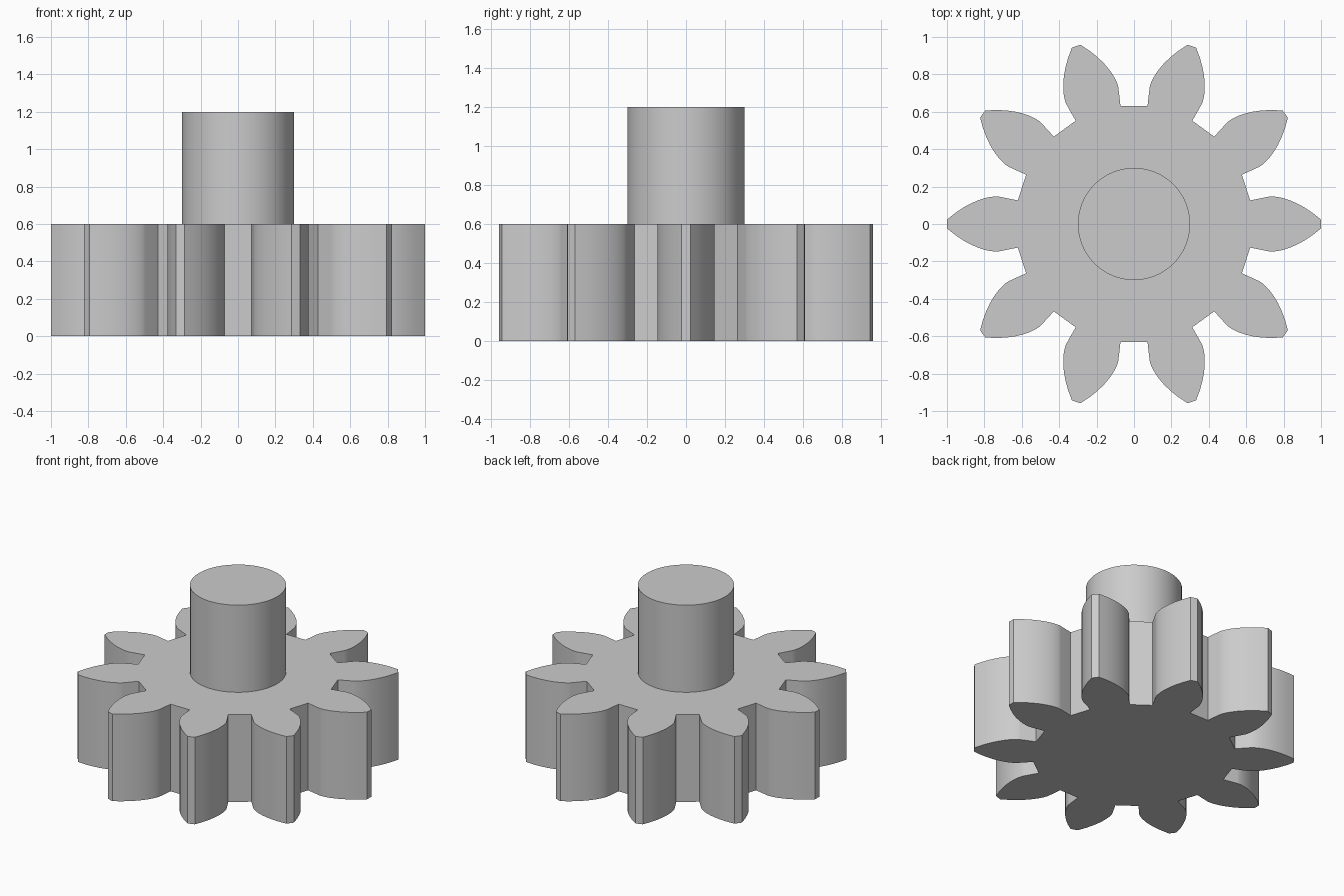
import bpy
import math

if "Cube" in bpy.data.objects:
    bpy.data.objects.remove(bpy.data.objects["Cube"])

TEETH = 10
OUTER_R, ROOT_R = 1.0, 0.634
PITCH_R = 5 / 6
PRESSURE = math.radians(28)
BASE_R = PITCH_R * math.cos(PRESSURE)
GEAR_H, SHAFT_R, TOTAL_H = 0.6, 0.3, 1.2
STEPS = 10

grey = bpy.data.materials.new("plain_grey")
grey.diffuse_color = (0.6, 0.6, 0.6, 1)
grey.use_nodes = True
grey.node_tree.nodes["Principled BSDF"].inputs["Base Color"].default_value = grey.diffuse_color


def involute(t):
    return t - math.atan(t)


def extrude(name, outline, z0, z1):
    """Closed prism from a counter-clockwise outline."""
    n = len(outline)
    verts = [(x, y, z) for z in (z0, z1) for x, y in outline]
    faces = [tuple(reversed(range(n))), tuple(range(n, 2 * n))]
    faces += [(i, (i + 1) % n, n + (i + 1) % n, n + i) for i in range(n)]
    mesh = bpy.data.meshes.new(name)
    mesh.from_pydata(verts, [], faces)
    mesh.materials.append(grey)
    obj = bpy.data.objects.new(name, mesh)
    bpy.context.collection.objects.link(obj)
    bpy.ops.object.select_all(action='DESELECT')
    obj.select_set(True)
    bpy.context.view_layer.objects.active = obj
    bpy.ops.object.shade_smooth_by_angle(angle=math.radians(15))
    return obj


# Half tooth as (radius, angle from tooth centre): radial foot, then involute flank
base_half = math.pi / (2 * TEETH) + involute(math.tan(PRESSURE))
t_max = math.sqrt((OUTER_R / BASE_R) ** 2 - 1)
flank = [(ROOT_R, base_half)]
for i in range(STEPS + 1):
    t = t_max * i / STEPS
    flank.append((BASE_R * math.hypot(1, t), base_half - involute(t)))

# Mirror the flank and repeat the tooth around the wheel
tooth = [(r, -a) for r, a in flank] + flank[::-1]
outline = []
for k in range(TEETH):
    centre = 2 * math.pi * k / TEETH
    outline += [(r * math.cos(centre + a), r * math.sin(centre + a)) for r, a in tooth]
extrude("gear_wheel", outline, 0, GEAR_H)

# Plain round shaft on top of the wheel
SIDES = 64
circle = [(SHAFT_R * math.cos(2 * math.pi * i / SIDES),
           SHAFT_R * math.sin(2 * math.pi * i / SIDES)) for i in range(SIDES)]
extrude("shaft", circle, GEAR_H, TOTAL_H)
